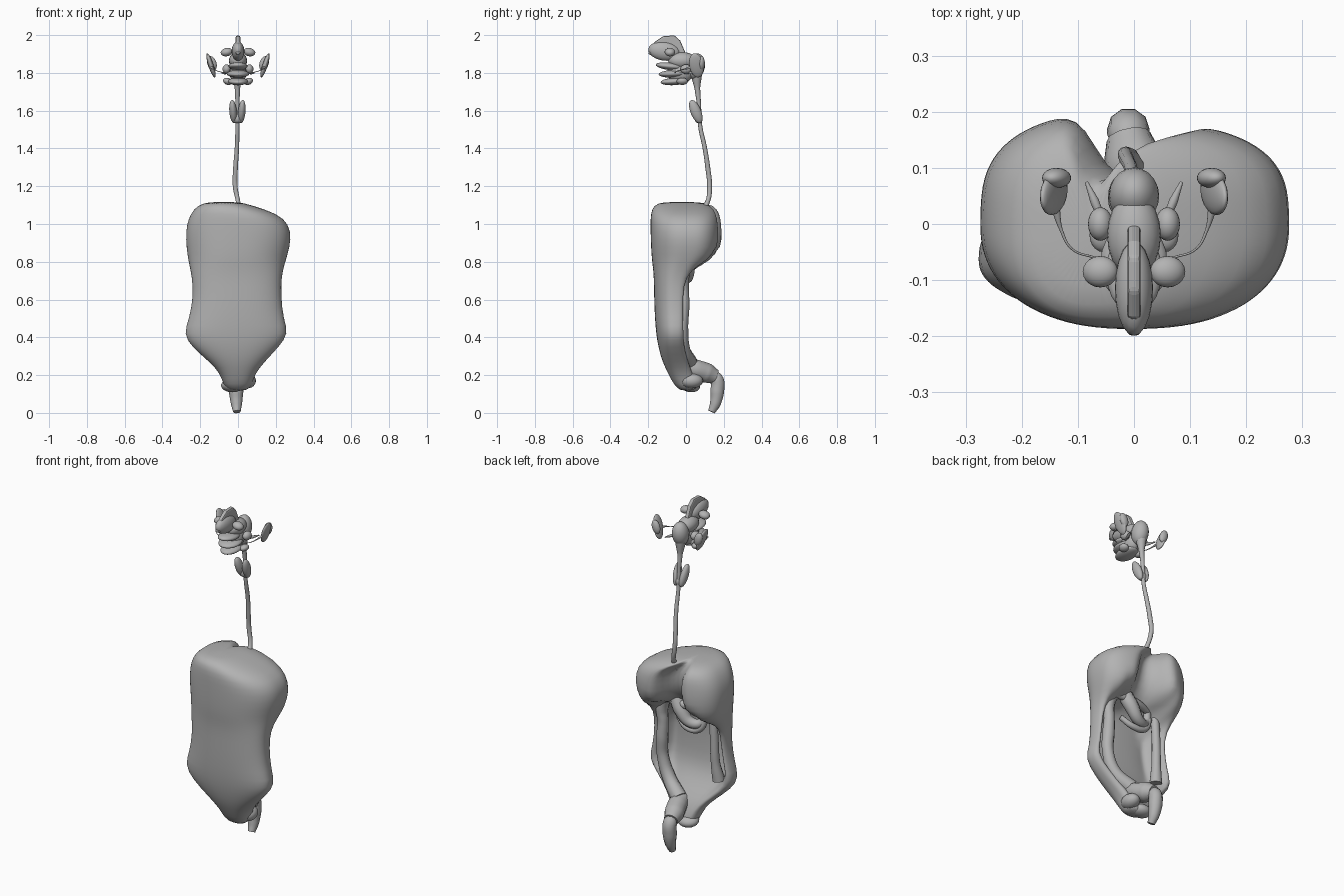
import bpy, bmesh, math
from mathutils import Matrix, Vector, Euler

old = bpy.data.objects.get("Cube")
if old:
    bpy.data.objects.remove(old, do_unlink=True)

GREY = (0.45, 0.45, 0.45, 1)
grey = bpy.data.materials.new("plain grey")
grey.use_nodes = True
grey.diffuse_color = GREY
grey.node_tree.nodes["Principled BSDF"].inputs["Base Color"].default_value = GREY


def finish(name, mesh, smooth=True):
    mesh.materials.clear()
    mesh.materials.append(grey)
    for face in mesh.polygons:
        face.use_smooth = smooth
    obj = bpy.data.objects.new(name, mesh)
    bpy.context.collection.objects.link(obj)
    return obj


def from_bmesh(name, bm, smooth=True):
    bmesh.ops.recalc_face_normals(bm, faces=bm.faces)
    mesh = bpy.data.meshes.new(name)
    bm.to_mesh(mesh)
    bm.free()
    return finish(name, mesh, smooth)


def blob(name, loc, size, tilt=(0, 0, 0)):
    """Ellipsoid with half sizes and a tilt in degrees."""
    bm = bmesh.new()
    rot = Euler([math.radians(a) for a in tilt]).to_matrix()
    bmesh.ops.create_uvsphere(bm, u_segments=20, v_segments=12, radius=1,
                              matrix=Matrix.LocRotScale(Vector(loc), rot, Vector(size)))
    return from_bmesh(name, bm)


def tube(name, points):
    """Round tube through (x, y, z, radius) points."""
    curve = bpy.data.curves.new(name, "CURVE")
    curve.dimensions = "3D"
    curve.bevel_depth = 1
    curve.bevel_resolution = 3
    curve.resolution_u = 6
    curve.use_fill_caps = True
    spline = curve.splines.new("BEZIER")
    spline.bezier_points.add(len(points) - 1)
    for p, (x, y, z, r) in zip(spline.bezier_points, points):
        p.co = (x, y, z)
        p.radius = r
        p.handle_left_type = p.handle_right_type = "AUTO"
    temp = bpy.data.objects.new(name + " path", curve)
    bpy.context.collection.objects.link(temp)
    graph = bpy.context.evaluated_depsgraph_get()
    mesh = bpy.data.meshes.new_from_object(temp.evaluated_get(graph))
    bpy.data.objects.remove(temp, do_unlink=True)
    return finish(name, mesh)


def plate(name, outline, half, bevel):
    """Side outline (y, z) thickened across x, with soft edges."""
    bm = bmesh.new()
    face = bm.faces.new([bm.verts.new((-half, y, z)) for y, z in outline])
    out = bmesh.ops.extrude_face_region(bm, geom=[face])["geom"]
    bmesh.ops.translate(bm, vec=(2 * half, 0, 0),
                        verts=[v for v in out if isinstance(v, bmesh.types.BMVert)])
    obj = from_bmesh(name, bm, False)
    mod = obj.modifiers.new("soft edges", "BEVEL")
    mod.width = bevel
    mod.segments = 2
    return obj


# Body: rounded front, two lobes above and a hollow back below
# z, left x, right x, front y, back y, hollow depth, hollow half width
RINGS = [
    (.115, -.05, .05, -.03, .05, 0, .5),
    (.15, -.078, .072, -.065, .06, 0, .5),
    (.21, -.095, .092, -.095, .05, .01, .5),
    (.27, -.15, .14, -.125, .03, .02, .5),
    (.35, -.247, .217, -.147, .02, .08, .55),
    (.42, -.29, .27, -.158, .03, .125, .62),
    (.5, -.258, .24, -.165, .035, .14, .66),
    (.62, -.236, .228, -.169, .037, .145, .66),
    (.72, -.244, .23, -.17, .045, .15, .62),
    (.785, -.258, .246, -.177, .12, .2, .42),
    (.835, -.268, .262, -.183, .175, .16, .16),
    (.92, -.277, .283, -.187, .185, .12, .1),
    (1.0, -.272, .27, -.188, .18, .11, .08),
    (1.055, -.25, .21, -.187, .17, .1, .08),
    (1.1, -.215, .07, -.172, .14, .07, .05),
    (1.118, -.15, .0, -.12, .07, .02, .05)]
COUNT = 48
bm = bmesh.new()
loops = []
for z, xl, xr, yf, yb, depth, width in RINGS:
    loop = []
    for i in range(COUNT):
        a = math.tau * i / COUNT
        u = math.copysign(abs(math.cos(a)) ** .85, math.cos(a))
        # rounder across the front, squarer along the back rim
        power = .9 if math.sin(a) < 0 else .65
        v = math.copysign(abs(math.sin(a)) ** power, math.sin(a))
        y = (yf + yb) / 2 + v * (yb - yf) / 2
        if v > 0:
            t = min(1, max(0, (abs(u) - width) / .3))
            y -= depth * (1 - t * t * (3 - 2 * t))
            # the right lobe bulges further back
            if u < 0 and yb > .1:
                y += .02 * v * t
        loop.append(bm.verts.new(((xl + xr) / 2 + u * (xr - xl) / 2, y, z)))
    loops.append(loop)
for low, high in zip(loops, loops[1:]):
    for i in range(COUNT):
        j = (i + 1) % COUNT
        bm.faces.new((low[i], low[j], high[j], high[i]))
bm.faces.new(loops[0])
bm.faces.new(loops[-1])
body = from_bmesh("body", bm)
body.modifiers.new("smooth", "SUBSURF").levels = 1

# Tubes in the hollow back
tube("left_side_tube", [(.13, -.01, .83, .03), (.165, -.015, .74, .034), (.16, -.015, .66, .03),
                        (.165, -.015, .57, .034), (.165, -.02, .46, .032),
                        (.12, -.015, .34, .037), (.03, .02, .26, .045)])
tube("right_side_tube", [(-.16, -.02, .8, .024), (-.17, -.02, .65, .024),
                         (-.175, -.025, .5, .026), (-.185, -.04, .4, .035)])
tube("cross_tube", [(-.12, -.02, .8, .018), (0, .01, .81, .022), (.14, .0, .82, .022)])
tube("upper_loop", [(.07, -.01, .86, .04), (.03, .01, .78, .04), (-.04, .0, .71, .03),
                    (-.1, -.02, .73, .022), (-.11, -.02, .8, .02)])
tube("lower_loop", [(-.12, -.02, .76, .018), (-.08, -.01, .68, .018), (.0, -.01, .67, .018),
                    (.07, -.03, .71, .015)])

# Bent tail tube and the lumps beneath it
tube("tail_root", [(.03, -.01, .25, .045), (.02, .05, .23, .055), (.0, .11, .21, .055),
                   (-.01, .155, .19, .04)])
tube("tail_tip", [(-.01, .13, .195, .025), (-.01, .16, .18, .038), (-.01, .165, .11, .038),
                  (-.008, .155, .05, .03), (-.006, .135, .006, .02)])
blob("lower_lump", (-.03, .02, .145), (.06, .055, .035), (-10, 0, 0))
blob("side_lump", (.05, .03, .17), (.045, .06, .04))

# Long thin stalk
tube("stalk", [(.01, .07, 1.05, .02), (0, .115, 1.12, .012), (-.015, .125, 1.2, .013),
               (-.013, .115, 1.3, .013), (-.006, .1, 1.4, .012), (-.003, .075, 1.52, .011),
               (-.003, .068, 1.64, .011), (-.003, .06, 1.72, .015), (-.003, .055, 1.79, .03)])

# Head: rear bulb, upper snout and crest
blob("rear_bulb", (0, .05, 1.835), (.045, .05, .07), (-10, 0, 0))
blob("head_core", (0, -.02, 1.865), (.048, .075, .045))
blob("upper_snout", (0, -.115, 1.915), (.034, .085, .05), (-8, 0, 0))
plate("crest", [(-.202, 1.9), (-.165, 1.965), (-.12, 1.995), (-.06, 1.998), (-.03, 1.97),
                (.0, 1.9), (-.06, 1.86), (-.13, 1.875)], .012, .008)
# Layered lower leaves of the head
for n, (y, z, wide, long, tilt) in enumerate([(-.085, 1.835, .05, .075, -6),
                                             (-.07, 1.795, .06, .075, 2),
                                             (-.06, 1.755, .052, .075, 4)]):
    blob("lower_leaf_%d" % n, (0, y, z), (wide, long, .02), (tilt, 0, 0))
blob("throat", (0, -.03, 1.8), (.045, .07, .055))

# Mirrored small parts
for s, side in ((1, "left"), (-1, "right")):
    blob(side + "_cheek", (s * .06, -.085, 1.91), (.032, .028, .022), (0, s * 12, 0))
    blob(side + "_jaw_lump", (s * .06, .0, 1.82), (.022, .03, .025))
    blob(side + "_lower_lump", (s * .055, -.02, 1.755), (.025, .03, .018), (0, s * -20, 0))
    tube(side + "_strip", [(s * .085, .075, 1.8, .003), (s * .07, .04, 1.8, .008),
                           (s * .05, -.01, 1.8, .005)])
    tube(side + "_ear_wire", [(s * .07, -.06, 1.8, .002), (s * .11, -.045, 1.81, .002),
                              (s * .13, -.01, 1.82, .003), (s * .14, .03, 1.83, .008)])
    blob(side + "_ear", (s * .143, .055, 1.84), (.014, .038, .068), (10, s * 18, 0))
    blob(side + "_ear_flap", (s * .138, .082, 1.85), (.024, .018, .04), (0, s * 18, 0))
    blob(side + "_stalk_leaf", (s * .023 - .003, .052, 1.595), (.02, .028, .066), (22, s * 5, 0))
blob("stalk_leaf_base", (-.003, .065, 1.56), (.036, .02, .026))
